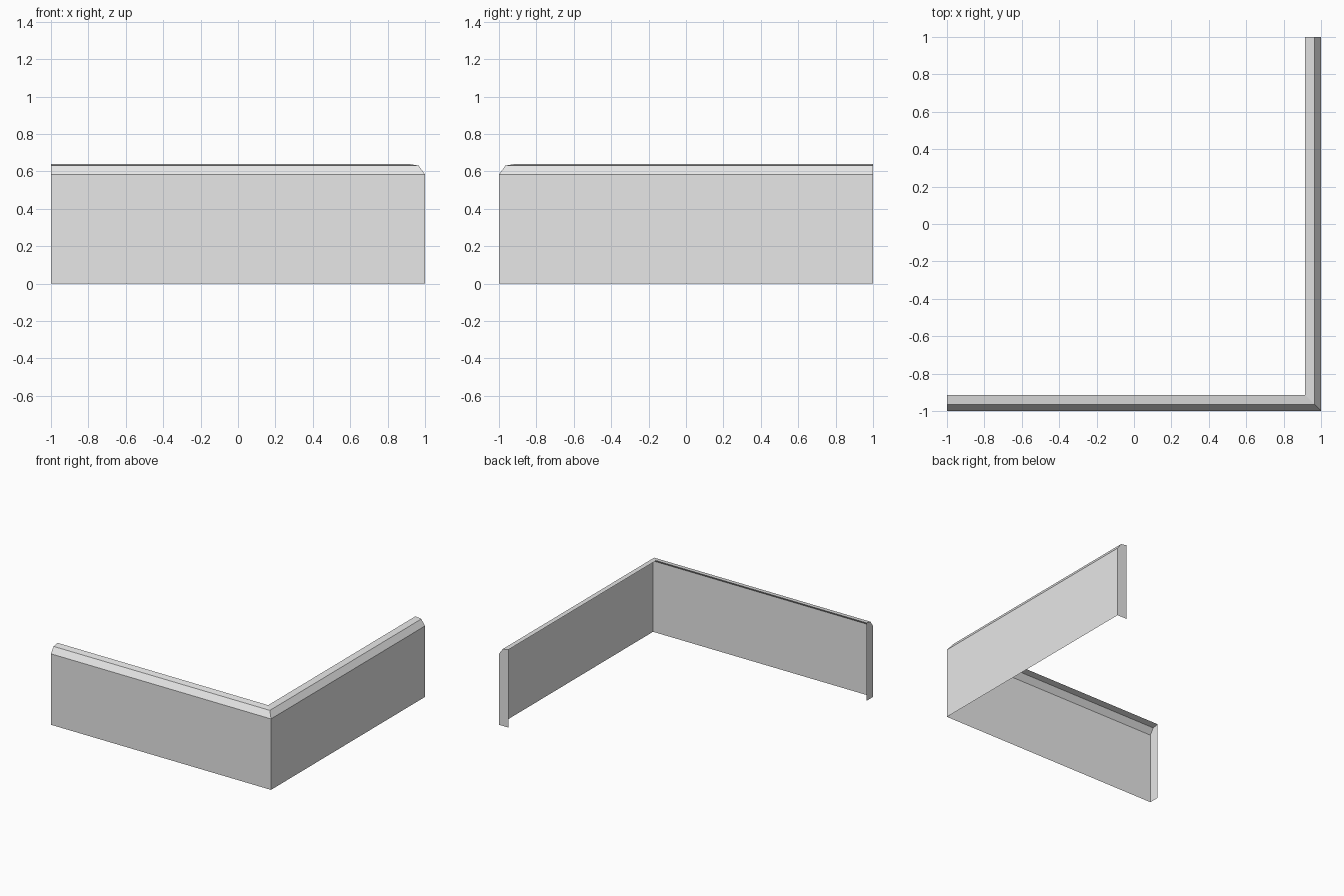
import bpy
import bmesh

cube = bpy.data.objects.get("Cube")
if cube:
    bpy.data.objects.remove(cube, do_unlink=True)

# Plain grey paint
grey = bpy.data.materials.new("light_grey")
grey.use_nodes = True
colour = (0.8, 0.8, 0.8, 1)
grey.diffuse_color = colour
grey.node_tree.nodes["Principled BSDF"].inputs["Base Color"].default_value = colour

# Moulding section: (inset from the outer face, height)
PROFILE = [(0, 0), (0, 0.583), (0.034, 0.631), (0.086, 0.64)]

bm = bmesh.new()

# Sweep the section along the front, round the mitred corner and up the side
rows = []
for inset, z in PROFILE:
    path = [(-1, inset - 1), (1 - inset, inset - 1), (1 - inset, 1)]
    rows.append([bm.verts.new((x, y, z)) for x, y in path])

for low, high in zip(rows, rows[1:]):
    for i in range(2):
        bm.faces.new((low[i], low[i + 1], high[i + 1], high[i]))

# Close both ends; the back and underside stay open
depth = PROFILE[-1][0]
front_foot = bm.verts.new((-1, depth - 1, 0))
side_foot = bm.verts.new((1 - depth, 1, 0))
bm.faces.new([row[0] for row in rows] + [front_foot])
bm.faces.new([side_foot] + [row[2] for row in reversed(rows)])

mesh = bpy.data.meshes.new("corner_skirting")
bm.to_mesh(mesh)
bm.free()
mesh.materials.append(grey)
skirting = bpy.data.objects.new("corner_skirting", mesh)
bpy.context.collection.objects.link(skirting)
